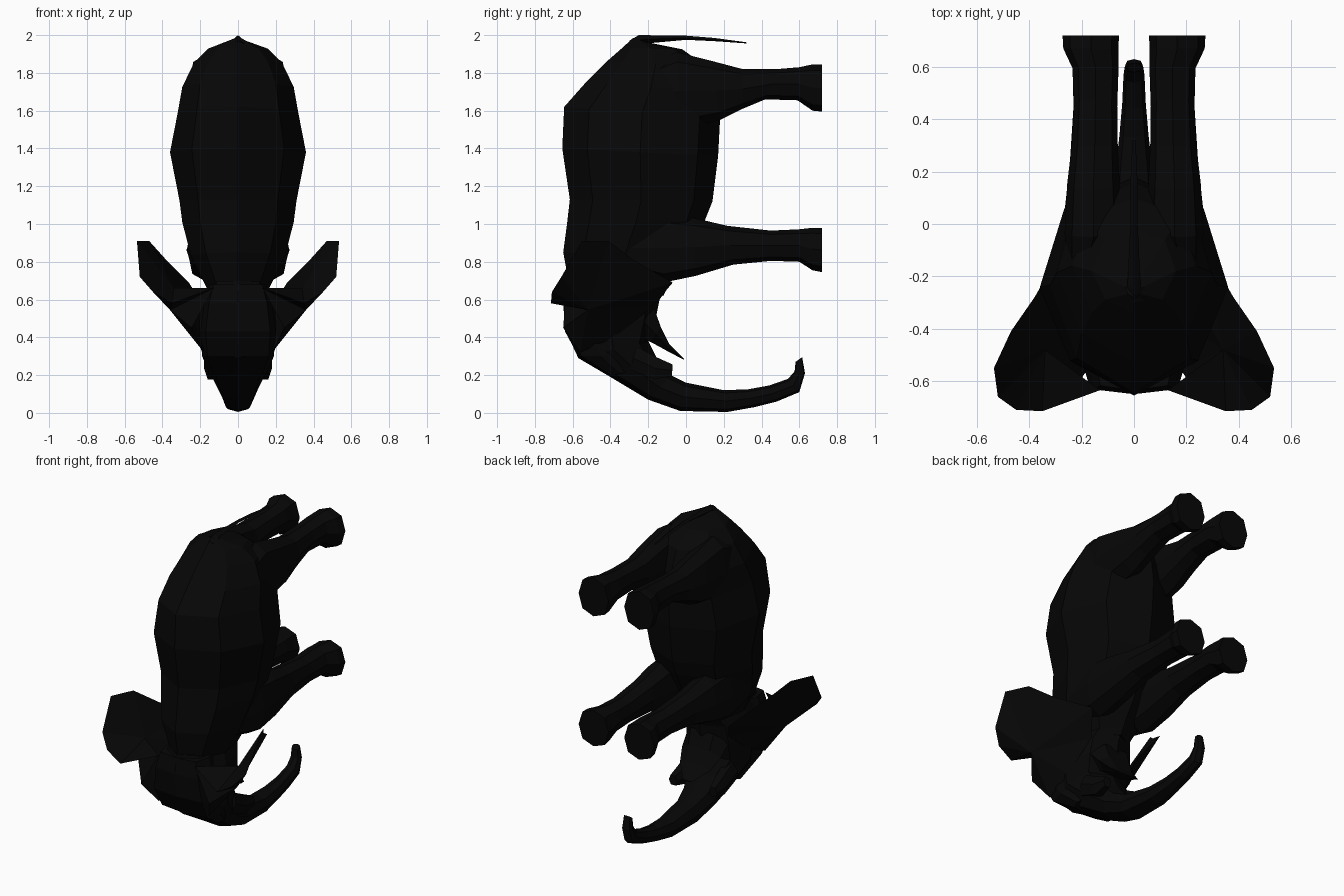
import bpy, bmesh, math
from mathutils import Vector

hide = bpy.data.materials.new("near black hide")
hide.diffuse_color = (0.002, 0.002, 0.002, 1)


def finish(name, bm):
    bmesh.ops.recalc_face_normals(bm, faces=bm.faces)
    mesh = bpy.data.meshes.new(name)
    bm.to_mesh(mesh)
    bm.free()
    mesh.materials.append(hide)
    ob = bpy.data.objects.new(name, mesh)
    bpy.context.collection.objects.link(ob)
    return ob


def loft(name, sections, n=8, power=0.85, power_b=None):
    """Skin rings; each is (y, z) of edge a, (y, z) of opposite edge b, half width, centre x.
    A lower power gives a squarer half ring on the a side, or the b side for power_b."""
    bm = bmesh.new()
    rings = []
    for a, b, width, cx in sections:
        a, b = Vector((cx, *a)), Vector((cx, *b))
        ring = []
        for i in range(n):
            t = math.tau * i / n
            p = power if power_b is None or math.sin(t) > 0 else power_b
            c, s = [math.copysign(abs(v) ** p, v) if abs(v) > 1e-6 else 0
                    for v in (math.cos(t), math.sin(t))]
            ring.append(bm.verts.new((a + b) / 2 + (a - b) / 2 * s + Vector((width * c, 0, 0))))
        rings.append(ring)
    for r, q in zip(rings, rings[1:]):
        for i in range(n):
            j = (i + 1) % n
            bm.faces.new((r[i], r[j], q[j], q[i]))
    bm.faces.new(rings[0])
    bm.faces.new(rings[-1])
    return finish(name, bm)


def centred(rows):
    return [(a, b, w, 0) for a, b, w in rows]


# Barrel body, from the rump to the neck
loft("body", centred([
    ((-.28, 1.985), (-.2, 1.96), .035),
    ((-.34, 1.93), (-.02, 1.925), .16),
    ((-.42, 1.86), (.10, 1.84), .235),
    ((-.53, 1.75), (.16, 1.70), .295),
    ((-.645, 1.62), (.18, 1.55), .32),
    ((-.655, 1.40), (.17, 1.36), .36),
    ((-.615, 1.13), (.14, 1.12), .31),
    ((-.63, 1.00), (.10, 1.02), .295),
    ((-.65, .85), (.00, .82), .25),
    ((-.63, .74), (-.08, .70), .195),
    ((-.62, .64), (-.12, .62), .15)]), power=1.12, power_b=.88)

# Head tapering into the curled trunk
loft("head_and_trunk", centred([
    ((-.63, .70), (-.10, .66), .15),
    ((-.65, .60), (-.14, .60), .19),
    ((-.64, .44), (-.16, .50), .205),
    ((-.57, .29), (-.20, .38), .195),
    ((-.40, .19), (-.15, .28), .16),
    ((-.20, .07), (-.08, .20), .11),
    ((-.03, .01), (.00, .16), .085),
    ((.22, .005), (.20, .12), .07),
    ((.36, .03), (.33, .125), .055),
    ((.48, .06), (.44, .145), .045),
    ((.60, .11), (.54, .18), .04),
    ((.63, .21), (.575, .22), .035),
    ((.615, .295), (.58, .27), .028)]))

# Flat crown and forehead between the ears
loft("crown", centred([
    ((-.635, .68), (-.40, .68), .15),
    ((-.65, .58), (-.40, .58), .18),
    ((-.64, .43), (-.38, .43), .20),
    ((-.57, .30), (-.34, .30), .19),
    ((-.40, .195), (-.30, .22), .15)]), power=.45)

# Broad pointed lower jaw
loft("lower_jaw", centred([
    ((-.30, .42), (-.16, .56), .15),
    ((-.19, .37), (-.13, .46), .14),
    ((-.10, .325), (-.09, .37), .11),
    ((-.01, .28), (-.01, .287), .03)]), n=6)

# Thin tail hanging behind the rump
loft("tail", centred([
    ((-.30, 1.97), (-.28, 1.93), .05),
    ((-.25, 2.0), (-.22, 1.955), .025),
    ((.00, 1.997), (.00, 1.975), .014),
    ((.15, 1.985), (.15, 1.968), .014),
    ((.32, 1.962), (.32, 1.956), .006)]), n=4)

# Ear outline points, fanned around a slightly dished centre
EAR = [(.13, -.635, .66), (.35, -.715, .58), (.45, -.71, .64), (.52, -.66, .72),
       (.535, -.55, .91), (.47, -.41, .91), (.38, -.28, .81), (.26, -.07, .69),
       (.18, -.18, .56), (.19, -.38, .40), (.18, -.56, .32), (.245, -.65, .45)]

for side, label in ((1, "right"), (-1, "left")):
    # Flared ear plate, its front face running smoothly into the cheek
    bm = bmesh.new()
    rim = [bm.verts.new((side * x, y, z)) for x, y, z in EAR]
    mid = bm.verts.new((side * .36, -.52, .545))
    back = bm.verts.new((side * .34, -.48, .66))
    for i in range(len(rim)):
        j = (i + 1) % len(rim)
        bm.faces.new((rim[i], rim[j], mid))
        bm.faces.new((rim[j], rim[i], back))
    finish(label + "_ear", bm)

    # Short tusk stub beside the mouth
    loft(label + "_tusk", [
        ((-.30, .22), (-.26, .36), .05, side * .13),
        ((-.17, .17), (-.15, .30), .045, side * .135),
        ((-.075, .19), (-.07, .26), .03, side * .145)], n=6)

    # Hind leg with a thick thigh and flared foot
    loft(label + "_hind_leg", [
        ((-.25, 1.82), (-.22, 1.52), .05, side * .20),
        ((-.05, 1.91), (-.02, 1.50), .11, side * .155),
        ((.13, 1.865), (.18, 1.55), .10, side * .155),
        ((.30, 1.82), (.30, 1.61), .088, side * .15),
        ((.48, 1.82), (.42, 1.66), .083, side * .147),
        ((.60, 1.83), (.59, 1.655), .088, side * .147),
        ((.67, 1.845), (.67, 1.60), .105, side * .165),
        ((.72, 1.845), (.72, 1.595), .108, side * .165)])

    # Front leg with a broad shoulder and flared foot
    loft(label + "_front_leg", [
        ((-.35, .98), (-.32, .76), .05, side * .20),
        ((-.10, 1.05), (-.12, .69), .11, side * .16),
        ((.05, 1.03), (.05, .725), .105, side * .16),
        ((.22, .99), (.25, .785), .09, side * .155),
        ((.45, .965), (.45, .805), .083, side * .148),
        ((.60, .972), (.60, .80), .088, side * .147),
        ((.67, .98), (.67, .755), .105, side * .165),
        ((.72, .98), (.72, .745), .108, side * .165)])
